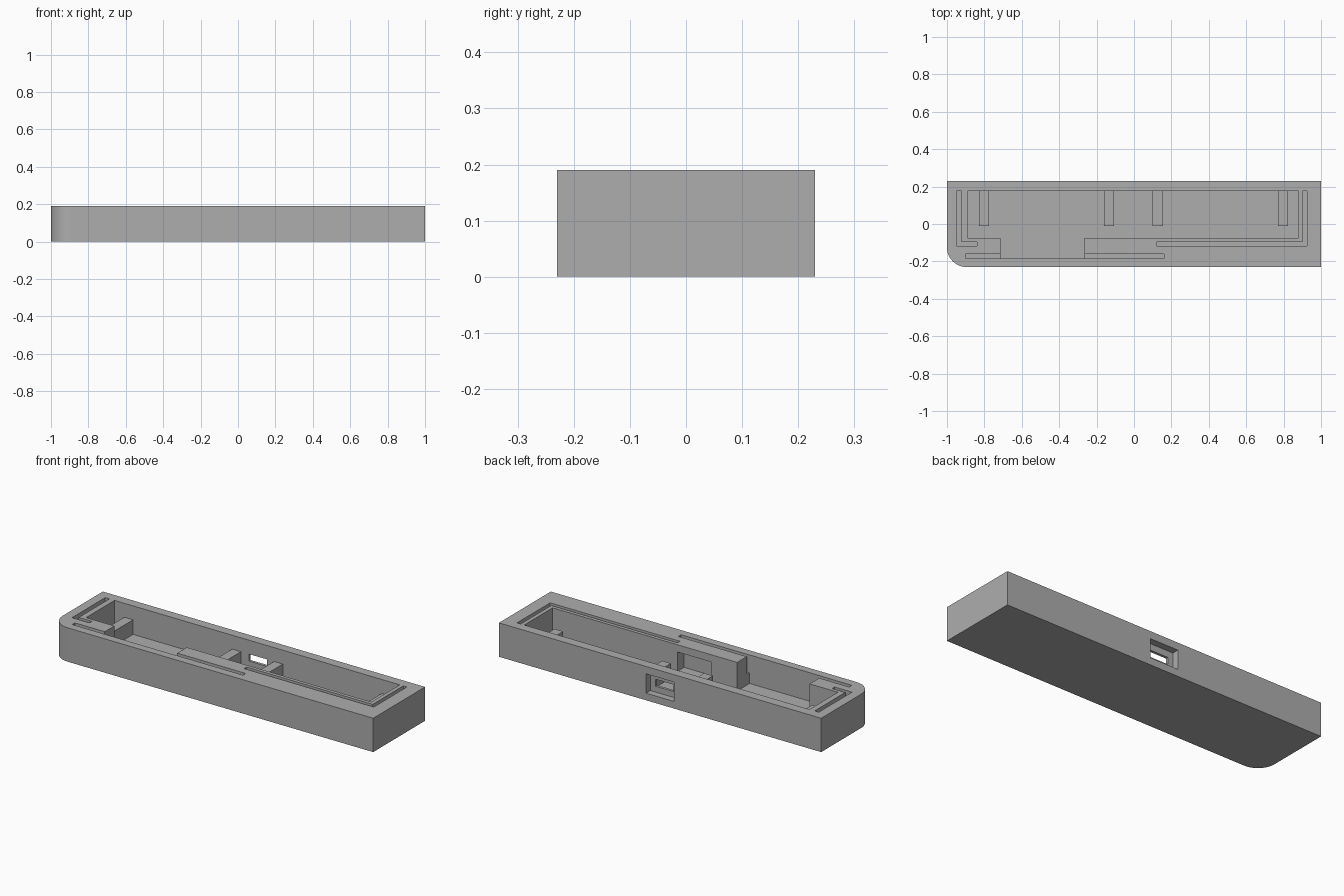
import bpy
import bmesh
from math import cos, sin, pi, radians

if "Cube" in bpy.data.objects:
    bpy.data.objects.remove(bpy.data.objects["Cube"])

HEIGHT = 0.19
FLOOR = 0.03
SLOT_FLOOR = 0.09
ABOVE = HEIGHT + 0.05

grey = bpy.data.materials.new("plain_grey")
grey.use_nodes = True
grey.diffuse_color = (0.42, 0.42, 0.42, 1)
grey.node_tree.nodes["Principled BSDF"].inputs["Base Color"].default_value = (0.42, 0.42, 0.42, 1)


def prism(name, outline, z0, z1):
    """Extrude a counter-clockwise plan outline from z0 to z1."""
    bm = bmesh.new()
    face = bm.faces.new([bm.verts.new((x, y, z0)) for x, y in outline])
    top = bmesh.ops.extrude_face_region(bm, geom=[face])["geom"]
    verts = [v for v in top if isinstance(v, bmesh.types.BMVert)]
    bmesh.ops.translate(bm, vec=(0, 0, z1 - z0), verts=verts)
    bmesh.ops.recalc_face_normals(bm, faces=bm.faces)
    mesh = bpy.data.meshes.new(name)
    bm.to_mesh(mesh)
    bm.free()
    mesh.materials.append(grey)
    obj = bpy.data.objects.new(name, mesh)
    bpy.context.collection.objects.link(obj)
    return obj


def box(name, x0, x1, y0, y1, z0, z1):
    return prism(name, [(x0, y0), (x1, y0), (x1, y1), (x0, y1)], z0, z1)


# Case body with one rounded front corner
R = 0.105
arc = [(-1 + R + R * cos(a), -0.23 + R + R * sin(a))
       for a in (pi + i * pi / 32 for i in range(17))]
case = prism("case_body", arc + [(1, -0.23), (1, 0.23), (-1, 0.23)], 0, HEIGHT)

cutters = [
    # Main cavity with its front bay
    prism("cavity_cutter",
          [(-0.89, -0.075), (-0.715, -0.075), (-0.715, -0.185), (-0.265, -0.185),
           (-0.265, -0.075), (0.88, -0.075), (0.88, 0.177), (-0.89, 0.177)],
          FLOOR, ABOVE),
    # L-shaped rim slots at both ends
    prism("left_slot_cutter",
          [(0.12, -0.117), (0.925, -0.117), (0.925, 0.177), (0.902, 0.177),
           (0.902, -0.095), (0.12, -0.095)], SLOT_FLOOR, ABOVE),
    prism("right_slot_cutter",
          [(-0.948, -0.117), (-0.84, -0.117), (-0.84, -0.095), (-0.922, -0.095),
           (-0.922, 0.177), (-0.948, 0.177)], SLOT_FLOOR, ABOVE),
    # Straight front slot crossing the bay
    box("front_slot_cutter", -0.9, 0.16, -0.184, -0.16, SLOT_FLOOR, ABOVE),
    # Socket recess in the back wall, its window, and the pocket opposite
    box("socket_recess_cutter", -0.087, 0.087, 0.192, 0.3, 0.04, 0.148),
    box("socket_window_cutter", -0.056, 0.056, 0.1, 0.25, 0.073, 0.112),
    box("front_pocket_cutter", -0.106, 0.106, -0.135, 0, 0.04, 0.149),
]

for cutter in cutters:
    cutter.hide_render = True
    mod = case.modifiers.new(cutter.name, "BOOLEAN")
    mod.operation = "DIFFERENCE"
    mod.solver = "EXACT"
    mod.object = cutter

# Bake the cuts and discard the cutters
graph = bpy.context.evaluated_depsgraph_get()
baked = bpy.data.meshes.new_from_object(case.evaluated_get(graph))
case.modifiers.clear()
case.data = baked
for cutter in cutters:
    bpy.data.objects.remove(cutter)

# Support ribs along the back wall
for i, x in enumerate((-0.802, -0.133, 0.127, 0.796)):
    box(f"support_rib_{i + 1}", x - 0.027, x + 0.027, -0.01, 0.18, FLOOR - 0.005, 0.112)

bpy.ops.object.select_all(action="DESELECT")
case.select_set(True)
bpy.context.view_layer.objects.active = case
bpy.ops.object.shade_smooth_by_angle(angle=radians(30))
